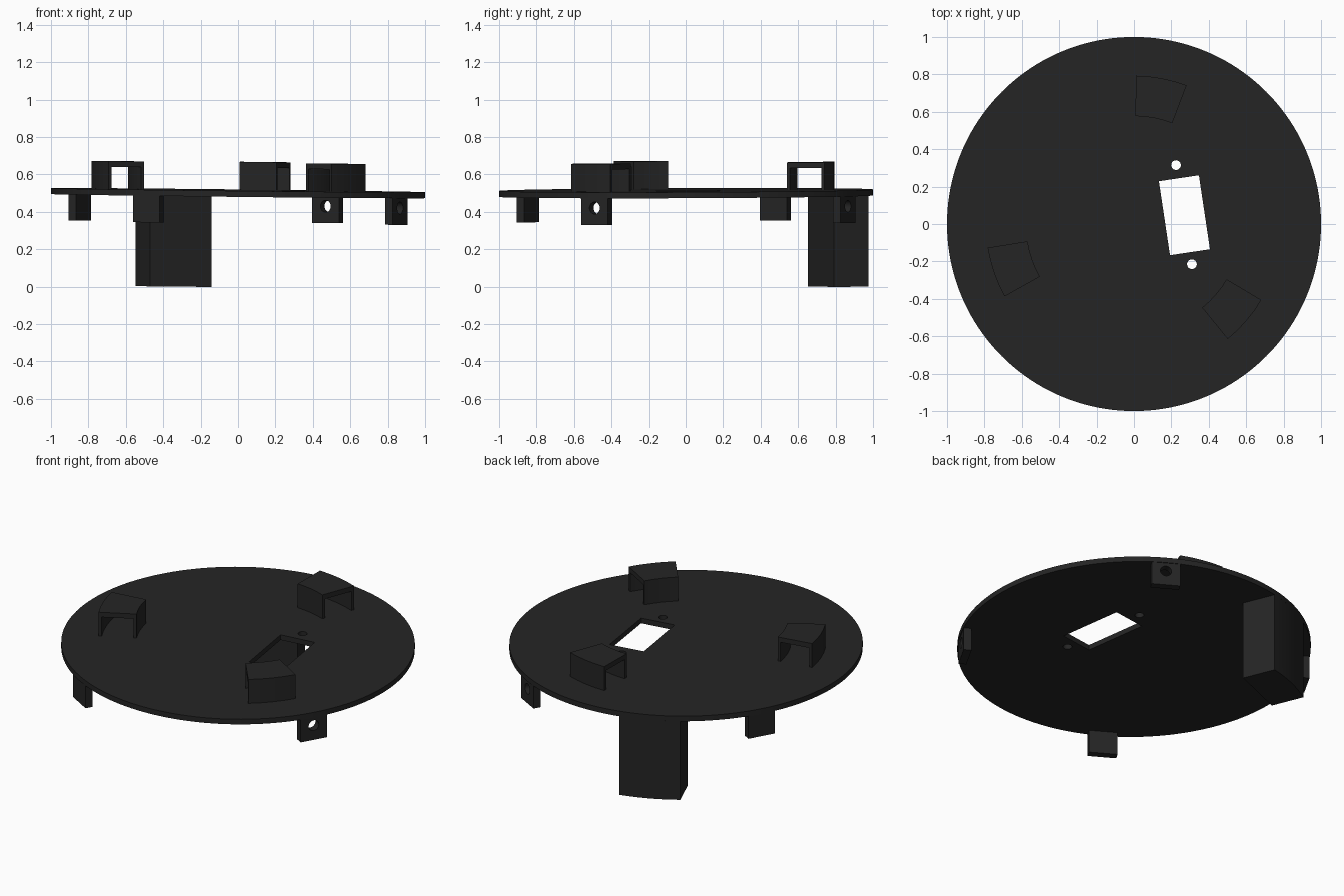
import bpy, bmesh
from math import sin, cos, radians, pi
from mathutils import Matrix, Vector

if "Cube" in bpy.data.objects:
    bpy.data.objects.remove(bpy.data.objects["Cube"])

TOP, UNDER = 0.516, 0.484          # plate faces at the centre
# the whole model leans very slightly
TILT = Matrix(((1, 0, 0, 0), (0, 1, 0, 0), (-0.011, 0.004, 1, 0), (0, 0, 0, 1)))

dark = bpy.data.materials.new("dark_plastic")
dark.diffuse_color = (0.018, 0.018, 0.018, 1)
dark.use_nodes = True
dark.node_tree.nodes["Principled BSDF"].inputs["Base Color"].default_value = dark.diffuse_color


def prism(name, pts, z0, z1, m=Matrix()):
    """Extrude a closed 2D outline from z0 to z1, then place it with m."""
    bm = bmesh.new()
    face = bm.faces.new([bm.verts.new((x, y, z0)) for x, y in pts])
    ext = bmesh.ops.extrude_face_region(bm, geom=[face])
    bmesh.ops.translate(bm, vec=(0, 0, z1 - z0),
                        verts=[v for v in ext["geom"] if isinstance(v, bmesh.types.BMVert)])
    bm.transform(m)
    bmesh.ops.recalc_face_normals(bm, faces=bm.faces)
    mesh = bpy.data.meshes.new(name)
    bm.to_mesh(mesh)
    bm.free()
    mesh.materials.append(dark)
    ob = bpy.data.objects.new(name, mesh)
    bpy.context.collection.objects.link(ob)
    return ob


def cut(ob, *cutters):
    """Subtract the cutters and delete them."""
    bpy.context.view_layer.objects.active = ob
    for c in cutters:
        mod = ob.modifiers.new("cut", "BOOLEAN")
        mod.operation, mod.object, mod.solver = "DIFFERENCE", c, "EXACT"
        bpy.ops.object.modifier_apply(modifier=mod.name)
        bpy.data.objects.remove(c)


def arc(r, a0, a1, n, cx=0, cy=0):
    return [(cx + r * cos(radians(a0 + (a1 - a0) * i / n)),
             cy + r * sin(radians(a0 + (a1 - a0) * i / n))) for i in range(n + 1)]


def circle(r, n, cx=0, cy=0):
    return arc(r, 0, 360, n, cx, cy)[:-1]


def rect(x0, x1, y0, y1):
    return [(x0, y0), (x1, y0), (x1, y1), (x0, y1)]


def turn(deg):
    return Matrix.Rotation(radians(deg), 4, "Z")


def sector(r0, r1, a0, a1, n):
    return arc(r1, a0, a1, n) + arc(r0, a1, a0, n)


# upright frame: outline x -> x, outline y -> z, depth -> y
UPRIGHT = Matrix.Rotation(pi / 2, 4, "X")
# frame for holes along the radius: outline x -> y, outline y -> z, depth -> x
RADIAL = Matrix(((0, 0, 1, 0), (1, 0, 0, 0), (0, 1, 0, 0), (0, 0, 0, 1)))
BOX = turn(113)
parts = []

# round plate with rectangular window, two screw holes and a rim notch
plate = prism("round_plate", circle(1, 160), UNDER, TOP)
window = prism("window_cut", rect(-0.108, 0.108, -0.2, 0.2), 0.3, 0.7,
               Matrix.Translation((0.27, 0.047, 0)) @ turn(8.5))
holes = [prism("screw_cut", circle(0.026, 24, x, y), 0.3, 0.7)
         for x, y in ((0.225, 0.315), (0.31, -0.215))]
notch = ([(1.1, -0.168), (0.955, -0.168), (0.95, -0.115), (0.935, -0.082), (0.905, -0.068)]
         + arc(0.058, 270, 90, 10, 0.886, -0.012)
         + [(0.91, 0.043), (0.935, 0.055), (0.948, 0.085), (0.953, 0.168), (1.1, 0.168)])
cut(plate, window, *holes, prism("notch_cut", notch, 0.3, 0.7, BOX))
parts.append(plate)

# hanging pocket at the rim, open outward, with a sloping floor
pocket = prism("rim_pocket", [(0.784, -0.178)] + arc(1, -10.25, 10.25, 8) + [(0.784, 0.178)],
               -0.006, UNDER + 0.001, BOX)
hollow = [(0.83, 0.1), (1.1, 0.01), (1.1, 0.6), (0.83, 0.6)]
cut(pocket, prism("hollow_cut", hollow, -0.132, 0.132, BOX @ UPRIGHT))
parts.append(pocket)

# three arched clips on top
for k in range(3):
    a0, a1 = 69.2 + 120 * k, 89.2 + 120 * k
    clip = prism(f"top_clip_{k + 1}", sector(0.577, 0.793, a0, a1, 4), TOP - 0.004, 0.665)
    cut(clip, prism("clip_cut", sector(0.595, 0.775, a0 - 5, a1 + 5, 6), 0.4, 0.635))
    parts.append(clip)

# four mounting tabs with screw holes under the rim
for k in range(4):
    m = turn(-29.5 + 90 * k)
    tab = prism(f"mounting_tab_{k + 1}", rect(0.95, 0.995, -0.082, 0.082), 0.342, UNDER + 0.004, m)
    cut(tab, prism("tab_hole_cut", circle(0.032, 24, 0, 0.432), 0.8, 1.1, m @ RADIAL))
    parts.append(tab)

# lean everything and smooth the round walls
for ob in parts:
    ob.data.transform(TILT)
    bpy.ops.object.select_all(action="DESELECT")
    ob.select_set(True)
    bpy.context.view_layer.objects.active = ob
    bpy.ops.object.shade_smooth_by_angle(angle=radians(20))
